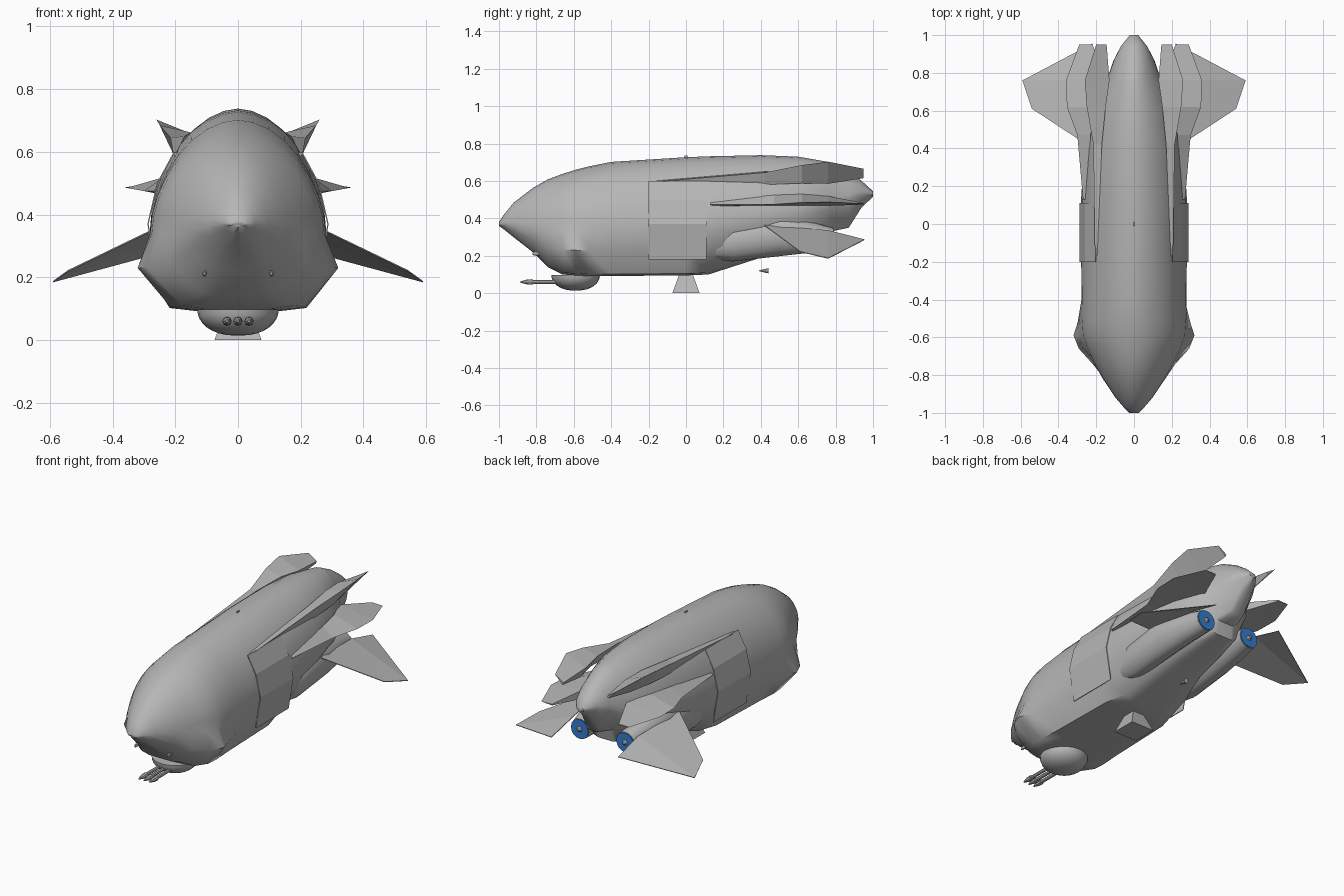
import bpy, bmesh, math

def material(name, rgb):
    m = bpy.data.materials.new(name)
    m.diffuse_color = (*rgb, 1)
    return m

GREY = material("hull grey", (0.47, 0.47, 0.47))
BLUE = material("engine blue", (0.035, 0.2, 0.62))

def make(name, verts, faces, mat=GREY, smooth=None, mirror=False, thick=0):
    me = bpy.data.meshes.new(name)
    me.from_pydata(verts, [], faces)
    bm = bmesh.new()
    bm.from_mesh(me)
    bmesh.ops.remove_doubles(bm, verts=bm.verts, dist=1e-5)
    bmesh.ops.recalc_face_normals(bm, faces=bm.faces)
    bm.to_mesh(me)
    bm.free()
    ob = bpy.data.objects.new(name, me)
    bpy.context.collection.objects.link(ob)
    me.materials.append(mat)
    if smooth:
        bpy.ops.object.select_all(action='DESELECT')
        ob.select_set(True)
        bpy.context.view_layer.objects.active = ob
        bpy.ops.object.shade_smooth_by_angle(angle=math.radians(smooth))
    if thick:
        s = ob.modifiers.new("thickness", 'SOLIDIFY')
        s.thickness = thick
        s.offset = 0
    if mirror:
        ob.modifiers.new("mirror", 'MIRROR')
    return ob

def loft(name, rings, **kw):
    """Skin a row of equal closed rings and cap both ends."""
    n = len(rings[0])
    verts = [p for r in rings for p in r]
    faces = [(i*n + j, i*n + (j+1) % n, (i+1)*n + (j+1) % n, (i+1)*n + j)
             for i in range(len(rings)-1) for j in range(n)]
    faces += [tuple(range(n)), tuple((len(rings)-1)*n + j for j in range(n))]
    return make(name, verts, faces, **kw)

def ring(x, y, z, rx, rz, n=16):
    return [(x + rx*math.cos(2*math.pi*k/n), y, z + rz*math.sin(2*math.pi*k/n))
            for k in range(n)]

# Hull: y, top, bottom, flank half width, flank height, cheek half width, belly half width
STATIONS = [
    (-1.00, .380, .360, .025, .370, .020, .010), (-.97, .425, .338, .055, .370, .045, .030),
    (-.92, .485, .298, .098, .362, .085, .050), (-.82, .562, .220, .165, .350, .155, .080),
    (-.74, .608, .140, .210, .340, .220, .115), (-.66, .638, .100, .250, .340, .292, .180),
    (-.59, .660, .095, .275, .340, .320, .215), (-.52, .678, .092, .280, .340, .298, .218),
    (-.40, .702, .092, .278, .340, .268, .210), (0.00, .727, .095, .281, .340, .260, .200),
    (0.12, .732, .100, .281, .350, .255, .170), (0.40, .738, .190, .262, .380, .220, .120),
    (0.60, .730, .225, .222, .400, .180, .100), (0.755, .703, .255, .158, .440, .120, .080),
    (0.775, .698, .330, .140, .460, .105, .070), (0.87, .650, .350, .107, .500, .075, .045),
    (0.94, .600, .460, .070, .530, .055, .030), (1.00, .545, .515, .022, .530, .018, .010)]

def hull_ring(y, top, bot, w, zm, cheek, wb):
    half = []
    for k in range(9):
        a = math.pi/2 * k/8
        half.append((w*math.sin(a)**1.08, zm + (top-zm)*math.cos(a)**1.08 if k < 8 else zm))
    half += [(cheek, zm + (bot-zm)*.45), (wb, bot + .01), (wb*.6, bot), (0, bot)]
    left = [(-x, z) for x, z in half[-2:0:-1]]
    return [(x, y, z) for x, z in half + left]

loft("hull", [hull_ring(*s) for s in STATIONS], smooth=50)

# Engine nacelles, blue exhaust rings and hub cones
loft("engine_nacelle", [ring(x, y, z, rx, rz) for y, x, z, rx, rz in [
    (.08, .18, .25, .04, .06), (.25, .18, .28, .08, .11), (.50, .175, .31, .085, .112),
    (.65, .165, .30, .072, .085), (.785, .15, .29, .06, .06)]], smooth=50, mirror=True)
loft("exhaust_disc", [ring(.15, .782, .29, .057, .057), ring(.15, .79, .29, .057, .057)],
     mat=BLUE, mirror=True)
loft("exhaust_hub", [ring(.15, .788, .29, .018, .018, 8), ring(.15, .81, .29, .003, .003, 8)],
     mirror=True)

# Long wedge fins along the flanks: crest, upper root and lower root lines
def wedge_fin(name, crest, upper, lower):
    loft(name, [list(t) for t in zip(crest, upper, lower)], mirror=True)

wedge_fin("upper_fin",
    [(.207, -.17, .595), (.215, .42, .645), (.25, .62, .685), (.26, .76, .703), (.20, .95, .665)],
    [(.195, -.17, .600), (.17, .42, .650), (.15, .62, .662), (.130, .76, .650), (.145, .95, .630)],
    [(.195, -.17, .580), (.20, .42, .580), (.195, .62, .588), (.165, .76, .585), (.15, .95, .615)])
wedge_fin("middle_fin",
    [(.27, .13, .475), (.30, .47, .475), (.355, .62, .485), (.36, .76, .487), (.29, .95, .480)],
    [(.25, .13, .490), (.23, .47, .525), (.20, .62, .530), (.14, .76, .520), (.22, .95, .482)],
    [(.25, .13, .465), (.23, .47, .467), (.20, .62, .467), (.14, .76, .467), (.22, .95, .474)])

# Broad lower wings
make("lower_wing",
     [(.25, .42, .362), (.54, .61, .222), (.59, .76, .186), (.22, .955, .286), (.215, .76, .335)],
     [(0, 1, 4), (1, 2, 4), (2, 3, 4)], mirror=True, thick=.004)

# Folded side panels
profile = [(.203, .60), (.257, .50), (.287, .37), (.256, .18)]
make("side_panel", [(x, y, z) for y in (-.2, .11) for x, z in profile],
     [(k, k+1, k+5, k+4) for k in range(3)], mirror=True, thick=.004)

# Belly turret bowl
bowl = []
for k in range(9):
    a = math.pi/2 * k/8 * .98
    r = .13*math.cos(a)**.85
    bowl.append([(r*math.cos(2*math.pi*j/24), -.59 + r*math.sin(2*math.pi*j/24),
                  .097 - .083*math.sin(a)) for j in range(24)])
loft("turret", bowl, smooth=50)

# Three turret guns with flared, pointed muzzles
for i, x in enumerate((-.035, 0, .035)):
    loft("gun_%d" % (i+1), [ring(x, y, .06, r, r, 8) for y, r in
         [(-.68, .010), (-.82, .010), (-.82, .015), (-.85, .013), (-.885, .004)]])

# Landing foot under the belly
def square(w, d, z):
    return [(-w, -d, z), (w, -d, z), (w, d, z), (-w, d, z)]
loft("landing_foot", [square(.035, .035, .105), square(.075, .073, 0)])

# Small chin lamps, roof stub and tail probe
loft("chin_lamp", [ring(.107, y, .212, r, r*1.5, 8) for y, r in
     [(-.78, .007), (-.815, .007), (-.822, .003)]], mirror=True)
loft("roof_stub", [square(.003, .012, .72), square(.002, .008, .736)])
loft("tail_probe", [ring(0, .39, .12, .002, .002, 8), ring(0, .44, .12, .014, .014, 8)])
